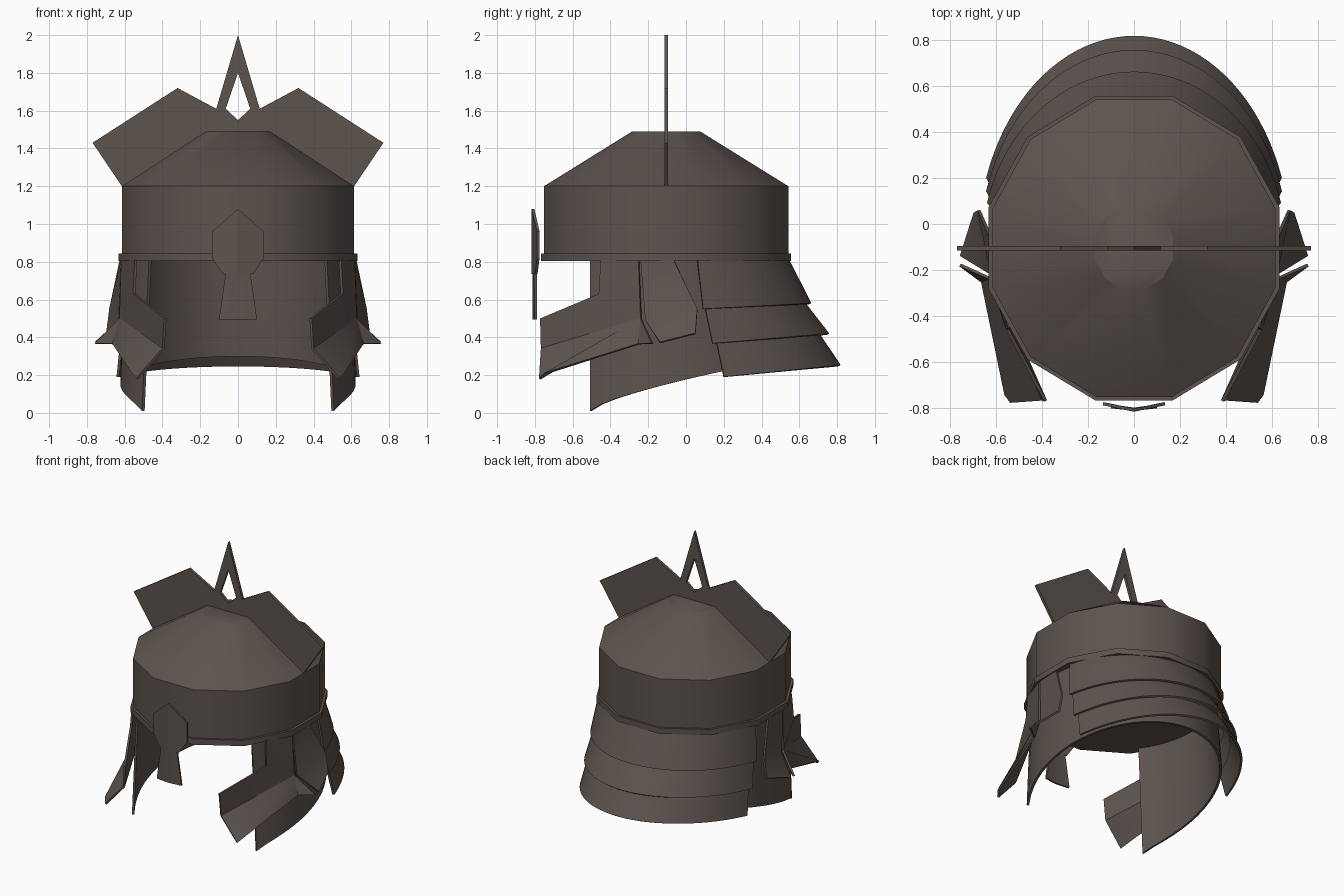
import bpy, bmesh, math

if "Cube" in bpy.data.objects:
    bpy.data.objects.remove(bpy.data.objects["Cube"])

CY = -0.105  # y of the helmet's axis

metal = bpy.data.materials.new("dark_bronze_metal")
metal.diffuse_color = (0.108, 0.087, 0.076, 1)
metal.use_nodes = True
metal.node_tree.nodes["Principled BSDF"].inputs["Base Color"].default_value = metal.diffuse_color


def make(name, verts, faces, thick=0, mirror=False, smooth=32):
    """Mesh object, optionally mirrored over x and thickened, then shaded by angle."""
    me = bpy.data.meshes.new(name)
    me.from_pydata(verts, [], faces)
    ob = bpy.data.objects.new(name, me)
    bpy.context.collection.objects.link(ob)
    me.materials.append(metal)
    bm = bmesh.new()
    bm.from_mesh(me)
    bmesh.ops.recalc_face_normals(bm, faces=bm.faces)
    bm.to_mesh(me)
    bm.free()
    bpy.ops.object.select_all(action='DESELECT')
    bpy.context.view_layer.objects.active = ob
    ob.select_set(True)
    if mirror:
        m = ob.modifiers.new("mirror", 'MIRROR')
        m.merge_threshold = 0.0005
        bpy.ops.object.modifier_apply(modifier=m.name)
    if thick:
        s = ob.modifiers.new("thickness", 'SOLIDIFY')
        s.thickness = thick
        s.offset = 0
        bpy.ops.object.modifier_apply(modifier=s.name)
    bpy.ops.object.shade_smooth_by_angle(angle=math.radians(smooth))
    return ob


def lathe12(name, profile):
    """Closed twelve-sided body; profile rows are (half width x, half depth y, z)."""
    n, k = 12, 1 / math.cos(math.radians(15))
    verts, faces = [], []
    for hx, hy, z in profile:
        for i in range(n):
            t = math.radians(15 + 30 * i)
            verts.append((hx * k * math.cos(t), CY + hy * k * math.sin(t), z))
    for r in range(len(profile) - 1):
        for i in range(n):
            j = (i + 1) % n
            faces.append((r * n + i, r * n + j, r * n + n + j, r * n + n + i))
    faces.append(tuple(range(n))[::-1])
    faces.append(tuple(range((len(profile) - 1) * n, len(profile) * n)))
    return make(name, verts, faces)


def band(name, rows, thick, n=40):
    """Curved sheet round the back; rows are (a, b, start y, start z, back z, power)."""
    verts, faces = [], []
    for a, b, ys, zs, zb, p in rows:
        t0 = math.asin((ys - CY) / b)
        for i in range(n + 1):
            t = t0 + (math.pi - 2 * t0) * i / n
            y = CY + b * math.sin(t)
            f = max(0, (y - ys) / (CY + b - ys))
            verts.append((a * math.cos(t), y, zs + (zb - zs) * f ** p))
    for r in range(len(rows) - 1):
        for i in range(n):
            q = r * (n + 1) + i
            faces.append((q, q + 1, q + n + 2, q + n + 1))
    return make(name, verts, faces, thick)


# Crown with sloping roof, and the thin rim band
lathe12("crown", [(0.615, 0.647, 0.81), (0.615, 0.647, 1.2), (0.17, 0.18, 1.49)])
lathe12("rim_band", [(0.633, 0.662, 0.803), (0.633, 0.662, 0.845)])

# Flat crest with side wings and a pierced spike
crest = [(0, 2), (0.115, 1.61), (0.32, 1.72), (0.77, 1.43), (0.615, 1.2),
         (0, 1.2), (0, 1.55), (0.065, 1.61), (0, 1.8)]
make("crest", [(x, CY, z) for x, z in crest], [tuple(range(len(crest)))], 0.02, True)

# Folded brow badge and nose guard
make("brow_badge",
     [(0, -0.81, 1.08), (0.135, -0.782, 0.96), (0.135, -0.782, 0.82),
      (0.08, -0.793, 0.735), (0, -0.81, 0.735)],
     [(0, 1, 2, 3, 4)], 0.014, True, 10)
make("nose_guard",
     [(0, -0.806, 0.735), (0.065, -0.797, 0.735), (0.1, -0.795, 0.495), (0, -0.806, 0.495)],
     [(0, 1, 2, 3)], 0.014, True, 20)

# Inner neck shell, open at the face
band("neck_shell", [(0.595, 0.64, -0.505, 0.81, 0.81, 1),
                    (0.605, 0.66, -0.505, 0.45, 0.55, 1),
                    (0.615, 0.69, -0.505, 0.01, 0.30, 0.72)], 0.016)

# Three overlapping neck plates flaring to the back
band("neck_plate_top", [(0.628, 0.645, 0.06, 0.81, 0.81, 1),
                        (0.655, 0.762, 0.09, 0.55, 0.578, 1)], 0.014)
band("neck_plate_middle", [(0.642, 0.715, 0.10, 0.56, 0.60, 1),
                           (0.665, 0.857, 0.14, 0.367, 0.417, 1)], 0.014)
band("neck_plate_bottom", [(0.655, 0.79, 0.16, 0.38, 0.44, 1),
                           (0.675, 0.918, 0.20, 0.19, 0.25, 1)], 0.014)

# Cheek guards, bent forward and flared at the lower edge
make("cheek_guards",
     [(0.612, -0.25, 0.81), (0.54, -0.45, 0.81), (0.55, -0.46, 0.63), (0.622, -0.238, 0.5),
      (0.385, -0.77, 0.5), (0.395, -0.765, 0.34), (0.535, -0.775, 0.18),
      (0.56, -0.74, 0.21), (0.66, -0.25, 0.365), (0.757, -0.178, 0.367)],
     [(0, 1, 2, 3), (3, 2, 4, 5), (3, 5, 6, 7), (3, 7, 8), (3, 8, 9)], 0.014, True)

# Ear plates between the cheek guards and the neck plates
make("ear_plates",
     [(0.612, -0.24, 0.81), (0.62, -0.065, 0.81), (0.675, 0.06, 0.55),
      (0.625, -0.215, 0.49), (0.692, 0.05, 0.42), (0.752, -0.138, 0.372)],
     [(0, 1, 2, 3), (3, 2, 4, 5)], 0.014, True)
